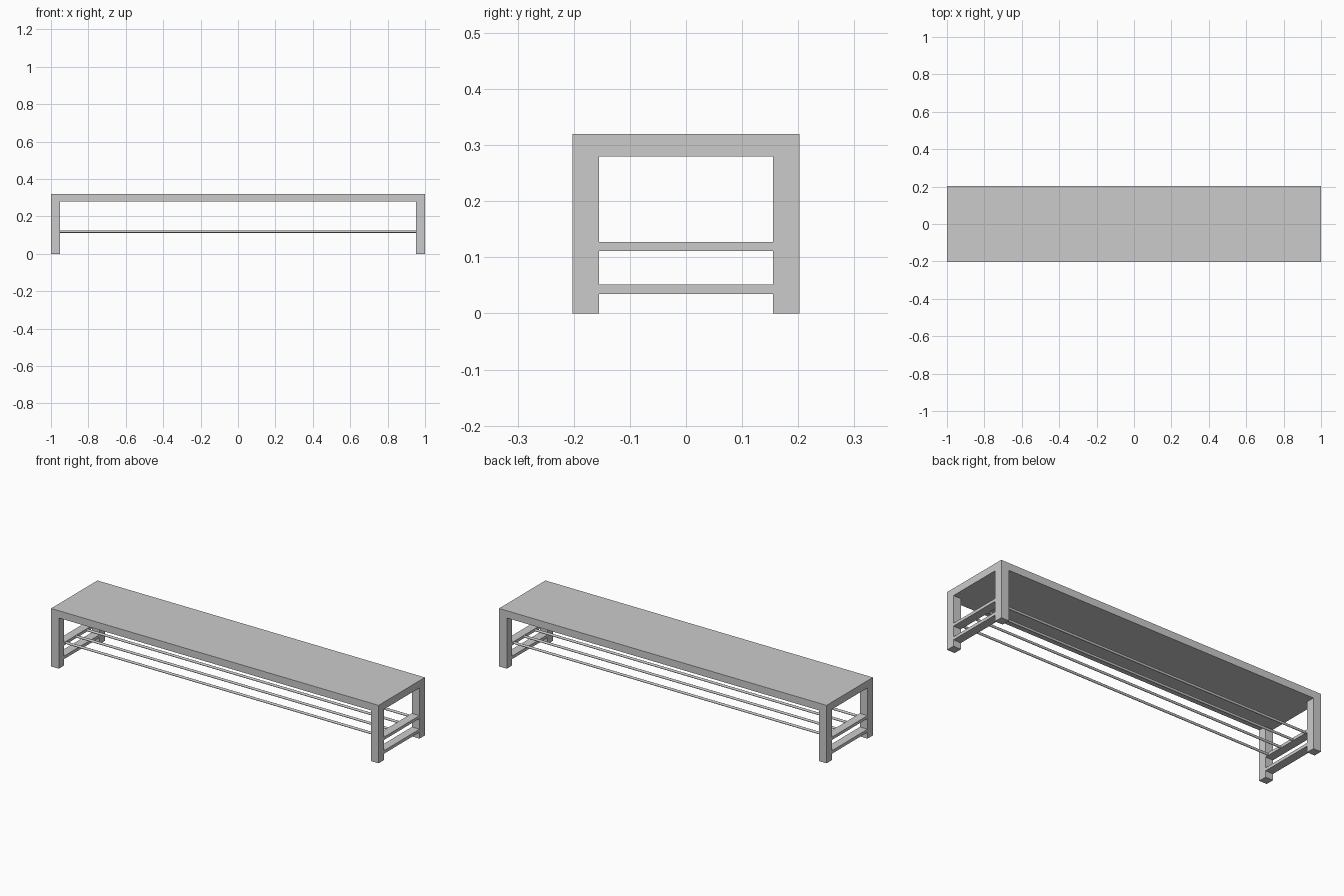
import bpy, math

if "Cube" in bpy.data.objects:
    bpy.data.objects.remove(bpy.data.objects["Cube"])

W, D, H = 1.0, 0.202, 0.32       # half length, half depth, height
SEAT_Z = 0.28                    # underside of the seat
LEG = 0.047                      # leg section


def box(name, x0, x1, y0, y1, z0, z1):
    bpy.ops.mesh.primitive_cube_add(
        size=1, location=((x0 + x1) / 2, (y0 + y1) / 2, (z0 + z1) / 2))
    ob = bpy.context.object
    ob.name = name
    ob.scale = (x1 - x0, y1 - y0, z1 - z0)
    bpy.ops.object.transform_apply(location=False, rotation=False, scale=True)
    return ob


# Seat slab
box("seat", -W, W, -D, D, SEAT_Z, H)

# End frames: two legs and two crossbars each
for side, cx in (("left", -W + LEG / 2), ("right", W - LEG / 2)):
    x0, x1 = cx - LEG / 2, cx + LEG / 2
    box(f"front_leg_{side}", x0, x1, -D, -D + LEG, 0, SEAT_Z)
    box(f"back_leg_{side}", x0, x1, D - LEG, D, 0, SEAT_Z)
    box(f"lower_crossbar_{side}", x0, x1, -D + LEG, D - LEG, 0.035, 0.052)
    box(f"upper_crossbar_{side}", x0, x1, -D + LEG, D - LEG, 0.111, 0.127)

# Thin shelf rods between the upper crossbars
for i, y in enumerate((-0.138, -0.046, 0.046, 0.138)):
    bpy.ops.mesh.primitive_cylinder_add(
        vertices=16, radius=0.0065, depth=2 * (W - LEG),
        location=(0, y, 0.119), rotation=(0, math.pi / 2, 0))
    bpy.context.object.name = f"shelf_rod_{i + 1}"
    bpy.ops.object.shade_smooth_by_angle()
